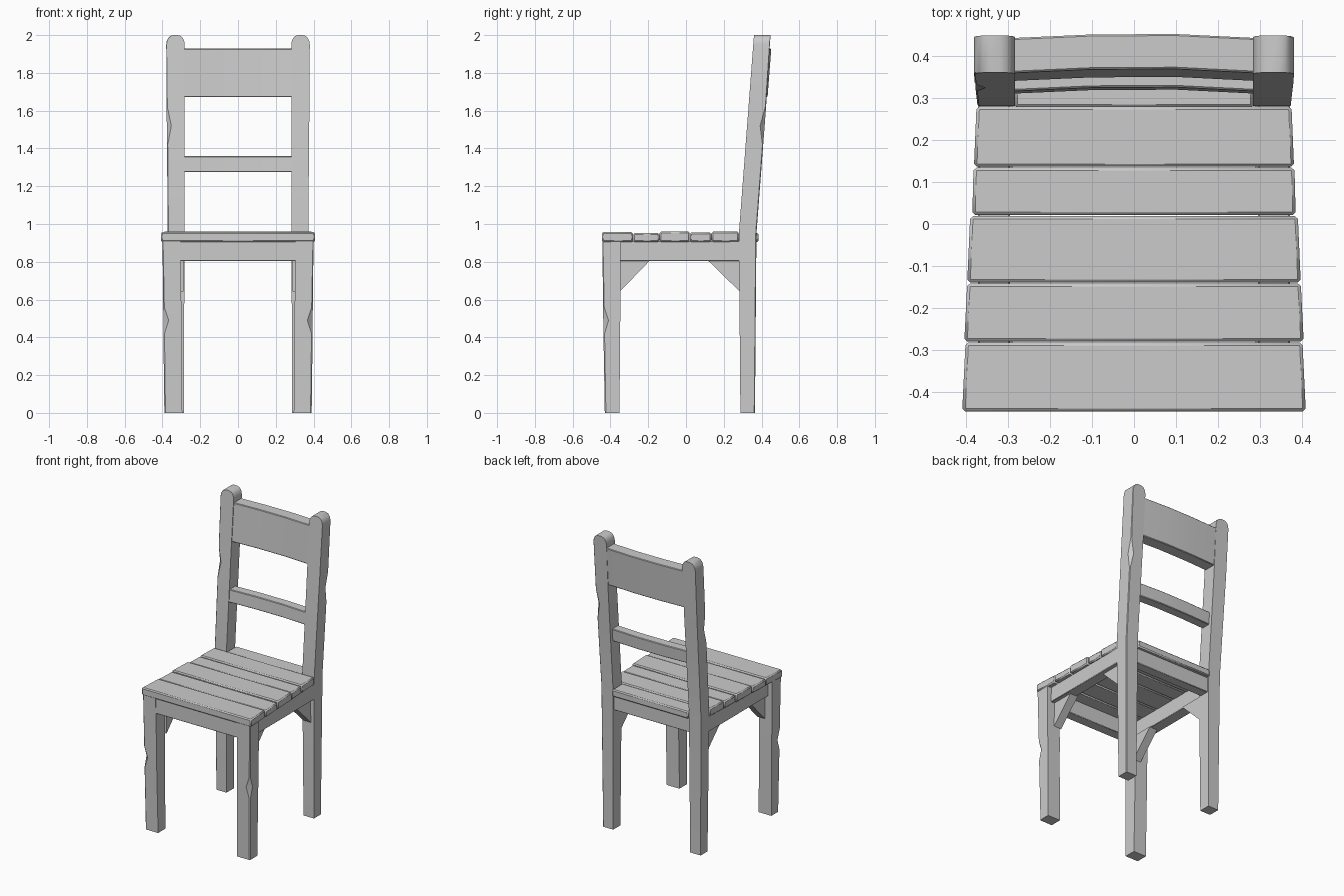
import bpy
import bmesh
from math import sqrt

if "Cube" in bpy.data.objects:
    bpy.data.objects.remove(bpy.data.objects["Cube"])

wood = bpy.data.materials.new("grey_wood")
wood.use_nodes = True
grey = (0.6, 0.6, 0.6, 1)
wood.diffuse_color = grey
wood.node_tree.nodes["Principled BSDF"].inputs["Base Color"].default_value = grey


def loft(name, rings, bevel=0.0):
    """Skin a list of equal-length point rings and cap both ends."""
    bm = bmesh.new()
    loops = [[bm.verts.new(p) for p in ring] for ring in rings]
    count = len(loops[0])
    for a, b in zip(loops, loops[1:]):
        for i in range(count):
            j = (i + 1) % count
            bm.faces.new((a[i], a[j], b[j], b[i]))
    bm.faces.new(loops[0])
    bm.faces.new(loops[-1])
    bmesh.ops.recalc_face_normals(bm, faces=bm.faces)
    mesh = bpy.data.meshes.new(name)
    bm.to_mesh(mesh)
    bm.free()
    obj = bpy.data.objects.new(name, mesh)
    bpy.context.collection.objects.link(obj)
    mesh.materials.append(wood)
    if bevel:
        mod = obj.modifiers.new("worn_edges", "BEVEL")
        mod.width = bevel
        mod.segments = 1
        mod.limit_method = "ANGLE"
    bpy.ops.object.select_all(action="DESELECT")
    obj.select_set(True)
    bpy.context.view_layer.objects.active = obj
    bpy.ops.object.shade_smooth_by_angle(angle=0.6)


def box(name, x0, x1, y0, y1, z0, z1):
    loft(name, [[(x0, y0, z), (x1, y0, z), (x1, y1, z), (x0, y1, z)]
                for z in (z0, z1)], 0.003)


def chipped(side, inner, outer, y0, y1, z, chip, rear=False):
    """Rectangular section with its outer front (or rear) corner cut off."""
    if rear:
        y0, y1 = y1, y0
    back = chip if y1 > y0 else -chip
    return [(side * x, y, z) for x, y in (
        (inner, y0), (outer - chip, y0), (outer, y0 + back),
        (outer, y1), (inner, y1))]


def lean(z):
    """Front face of the leaning back at a given height."""
    return 0.28 + 0.076 * max(0, z - 0.95)


for side, label in ((1, "left"), (-1, "right")):
    # Front legs with a worn notch halfway up
    profile = ((0, 0.295, 0.39, -0.43, -0.352, 0.006),
               (0.42, 0.30, 0.395, -0.437, -0.349, 0.006),
               (0.49, 0.30, 0.395, -0.438, -0.348, 0.028),
               (0.56, 0.30, 0.396, -0.439, -0.348, 0.006),
               (0.93, 0.305, 0.40, -0.443, -0.345, 0.003))
    loft(label + "_front_leg", [chipped(side, a, b, c, d, z, chip)
                                for z, a, b, c, d, chip in profile])

    # Back legs running up into leaning posts with rounded tops
    rear = side > 0
    rings = [chipped(side, 0.287, 0.365, 0.288, 0.365, 0, 0.004, rear)]
    for z, outer, chip in ((0.95, 0.372, 0.004), (1.42, 0.376, 0.004),
                           (1.52, 0.377, 0.024), (1.62, 0.378, 0.004)):
        rings.append(chipped(side, 0.283, outer, lean(z), lean(z) + 0.093,
                             z, chip, rear))
    for t in (0, 0.4, 0.7, 0.9, 1):
        z = 1.95 + 0.05 * t
        half = 0.012 + 0.037 * sqrt(1 - t * t)
        rings.append(chipped(side, 0.331 - half, 0.331 + half, lean(z),
                             lean(z) + 0.088, z, 0.002, rear))
    loft(label + "_back_post", rings)

    # Side apron and its two corner braces
    x0, x1 = sorted((side * 0.295, side * 0.37))
    box(label + "_side_apron", x0, x1, -0.36, 0.30, 0.805, 0.91)
    for end, y0, y1 in (("front", -0.35, -0.19), ("back", 0.285, 0.115)):
        loft(label + "_" + end + "_brace",
             [[(side * x, y0, 0.642), (side * x, y1, 0.808),
               (side * x, y0, 0.808)] for x in (0.288, 0.345)])

# Front and back aprons
box("front_apron", -0.32, 0.32, -0.438, -0.37, 0.805, 0.91)
box("back_apron", -0.30, 0.30, 0.295, 0.36, 0.805, 0.91)

# Seat planks: front and back depth, half widths and top height
planks = ((-0.445, -0.281, 0.408, 0.40, 0.957),
          (-0.279, -0.141, 0.403, 0.396, 0.952),
          (-0.139, 0.019, 0.396, 0.389, 0.96),
          (0.021, 0.134, 0.384, 0.381, 0.954),
          (0.136, 0.279, 0.38, 0.374, 0.959),
          (0.277, 0.384, 0.284, 0.284, 0.953))
for i, (y0, y1, w0, w1, top) in enumerate(planks):
    loft("seat_plank_%d" % (i + 1),
         [[(-w0, y0, z), (w0, y0, z), (w1, y1, z), (-w1, y1, z)]
          for z in (0.905, top)], 0.007)

# Gently bowed back rails between the posts
for name, z0, z1, depth in (("top_back_rail", 1.672, 1.928, 0.083),
                            ("lower_back_rail", 1.275, 1.36, 0.065)):
    rings = []
    for x, bow in ((-0.30, 0), (-0.1, 0.009), (0.1, 0.01), (0.30, 0)):
        y0, y1 = lean(z0) + 0.004 + bow, lean(z1) + 0.004 + bow
        rings.append([(x, y0, z0), (x, y0 + depth, z0),
                      (x, y1 + depth, z1), (x, y1, z1)])
    loft(name, rings, 0.004)
